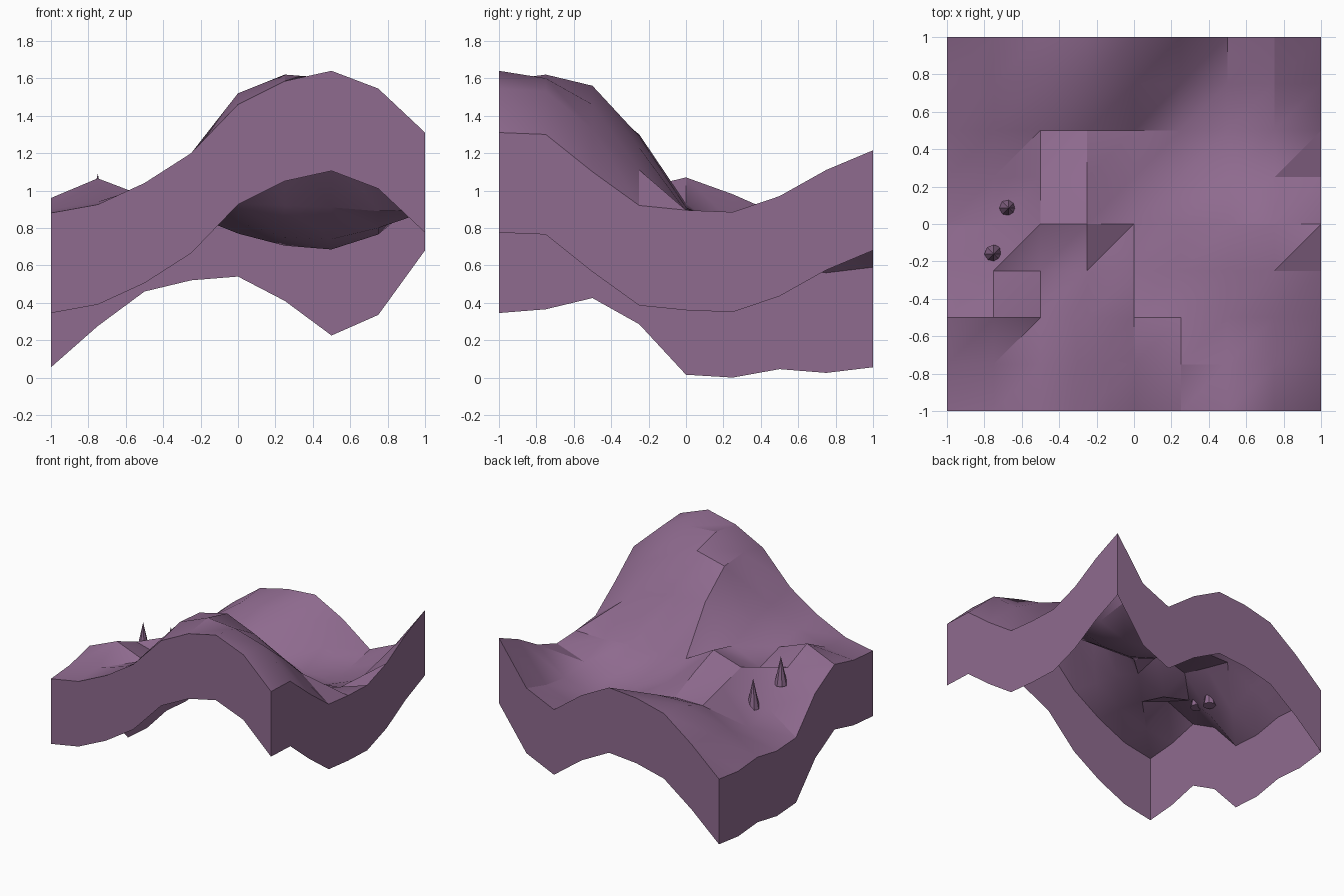
import bpy
import bmesh
import math

default_cube = bpy.data.objects.get("Cube")
if default_cube:
    bpy.data.objects.remove(default_cube, do_unlink=True)

# Terrain heights in hundredths, rows from front to back, columns from -x to +x
HEIGHT_ROWS = [
    (88, 92.5, 104, 120, 146, 158.5, 164, 154.5, 131),
    (90, 94, 102, 115, 152, 162, 160, 153, 130),
    (96, 106.5, 97, 111, 150, 156, 146, 133, 110),
    (82, 96.5, 90, 101, 130, 129, 123, 111, 92),
    (55, 72, 99.5, 107, 93, 92, 91, 89, 89.5),
    (53.5, 66, 93, 98, 83, 75, 74, 80, 88.5),
    (58, 74, 87, 87, 77, 70.5, 68.5, 76.5, 97),
    (56, 79, 97, 99, 95, 80, 71, 80, 111),
    (59, 81, 99.5, 105.5, 107.5, 94.5, 76, 87, 121.5),
]
SKIRT_DEPTH = 0.535


def make_material(name, colour):
    material = bpy.data.materials.new(name)
    material.use_nodes = True
    material.diffuse_color = colour
    shader = material.node_tree.nodes["Principled BSDF"]
    shader.inputs["Base Color"].default_value = colour
    return material


def finish_object(name, bm, material):
    """Turn a bmesh into a linked object, smooth except at strong creases."""
    mesh = bpy.data.meshes.new(name)
    bm.to_mesh(mesh)
    bm.free()
    mesh.materials.append(material)
    obj = bpy.data.objects.new(name, mesh)
    bpy.context.collection.objects.link(obj)
    bpy.ops.object.select_all(action='DESELECT')
    obj.select_set(True)
    bpy.context.view_layer.objects.active = obj
    bpy.ops.object.shade_smooth_by_angle(angle=math.radians(30))
    return obj


def build_terrain(material):
    """Height grid of triangles with an open-bottomed wall following its rim."""
    bm = bmesh.new()
    last = len(HEIGHT_ROWS) - 1
    step = 2 / last
    grid = [[bm.verts.new((column * step - 1, row * step - 1, height / 100))
             for column, height in enumerate(heights)]
            for row, heights in enumerate(HEIGHT_ROWS)]
    for row in range(last):
        for column in range(last):
            near_left = grid[row][column]
            near_right = grid[row][column + 1]
            far_left = grid[row + 1][column]
            far_right = grid[row + 1][column + 1]
            bm.faces.new((near_left, near_right, far_right))
            bm.faces.new((near_left, far_right, far_left))

    # Side walls of constant depth
    rim = [edge for edge in bm.edges if edge.is_boundary]
    skirt = bmesh.ops.extrude_edge_only(bm, edges=rim)
    lower = [item for item in skirt["geom"] if isinstance(item, bmesh.types.BMVert)]
    bmesh.ops.translate(bm, verts=lower, vec=(0, 0, -SKIRT_DEPTH))
    bmesh.ops.recalc_face_normals(bm, faces=bm.faces[:])

    # Keep the surface facing up and the walls facing out
    if sum(face.normal.z for face in bm.faces) < 0:
        bmesh.ops.reverse_faces(bm, faces=bm.faces[:])
    return finish_object("terrain", bm, material)


def build_spire(name, x, y, base, tip, material):
    """Small pointed cone standing on the slope."""
    bm = bmesh.new()
    bmesh.ops.create_cone(bm, cap_ends=True, segments=8,
                          radius1=0.05, radius2=0, depth=tip - base)
    bmesh.ops.remove_doubles(bm, verts=bm.verts[:], dist=0.0001)
    bmesh.ops.translate(bm, verts=bm.verts[:], vec=(x, y, (base + tip) / 2))
    return finish_object(name, bm, material)


mauve = make_material("dusty_mauve", (0.275, 0.146, 0.275, 1))
build_terrain(mauve)
build_spire("back_spire", -0.67, 0.085, 0.74, 0.98, mauve)
build_spire("front_spire", -0.75, -0.16, 0.86, 1.09, mauve)
